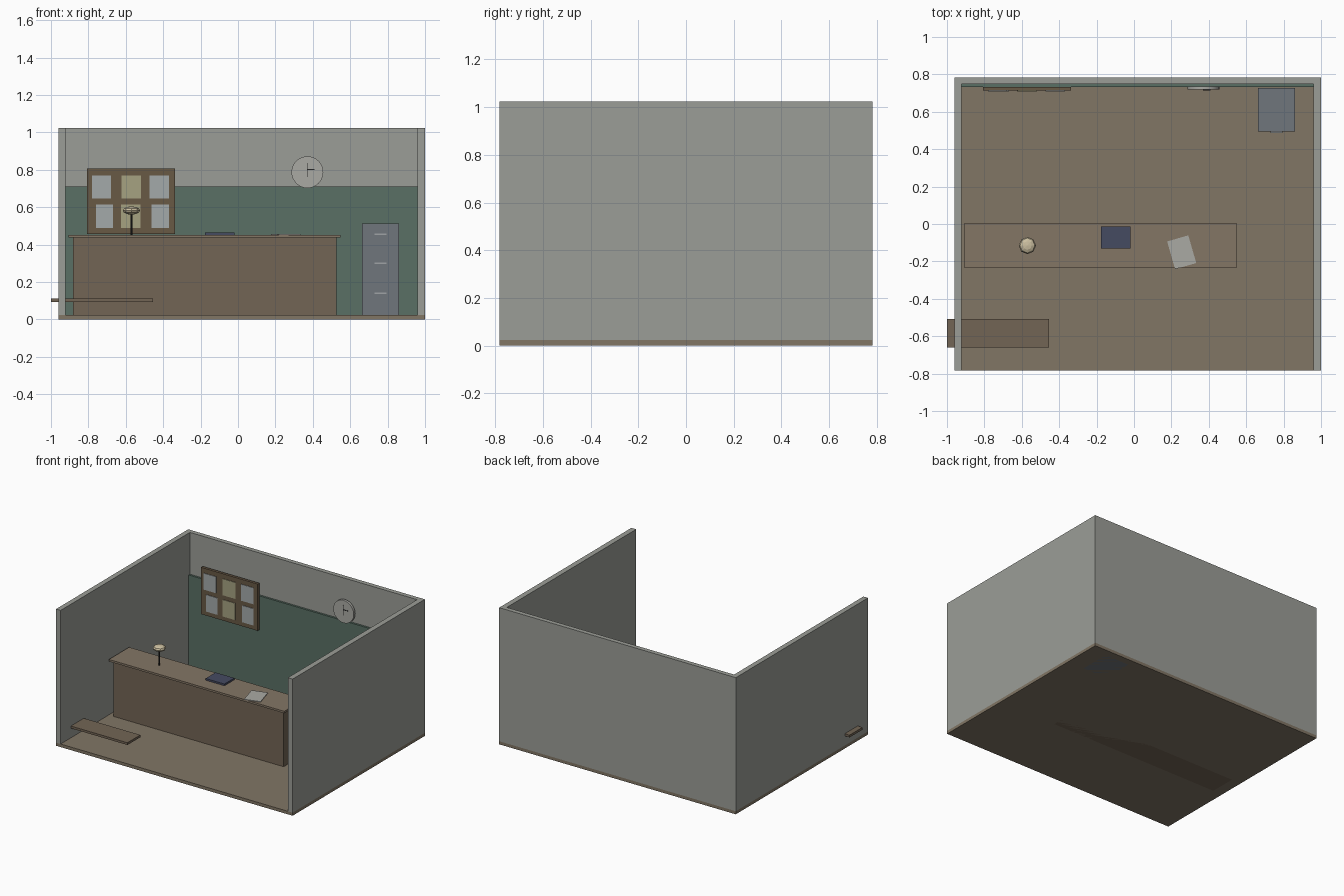
import bpy
from math import radians

if "Cube" in bpy.data.objects:
    bpy.data.objects.remove(bpy.data.objects["Cube"])


def material(name, r, g, b):
    m = bpy.data.materials.new(name)
    m.diffuse_color = (r, g, b, 1)
    m.use_nodes = True
    m.node_tree.nodes["Principled BSDF"].inputs["Base Color"].default_value = m.diffuse_color
    return m


PLASTER = material("plaster", 0.33, 0.34, 0.31)
FLOOR = material("floor_wood", 0.22, 0.18, 0.13)
GREEN = material("green_paint", 0.10, 0.16, 0.13)
WOOD = material("counter_wood", 0.17, 0.13, 0.09)
TOPWOOD = material("top_wood", 0.23, 0.18, 0.13)
FRAME = material("board_wood", 0.14, 0.10, 0.06)
STEEL = material("cabinet_steel", 0.16, 0.18, 0.20)
HANDLE = material("handle_metal", 0.35, 0.37, 0.38)
BLUE = material("book_blue", 0.06, 0.07, 0.12)
PAPER = material("paper", 0.40, 0.40, 0.37)
PALE = material("pale_sheet", 0.37, 0.40, 0.40)
YELLOW = material("yellow_sheet", 0.38, 0.36, 0.22)
DARK = material("dark_metal", 0.02, 0.02, 0.02)
SHADE = material("lamp_cream", 0.60, 0.52, 0.35)


def finish(name, mat):
    o = bpy.context.object
    o.name = name
    o.data.materials.append(mat)
    return o


def box(name, x, y, z, mat, turn=0):
    """Box from (min, max) ranges, optionally turned about z."""
    bpy.ops.mesh.primitive_cube_add(size=1)
    o = finish(name, mat)
    o.location = [(a + b) / 2 for a, b in (x, y, z)]
    o.scale = [b - a for a, b in (x, y, z)]
    o.rotation_euler.z = radians(turn)
    return o


# room shell
box("floor", (-0.96, 1.0), (-0.782, 0.782), (0, 0.023), FLOOR)
box("left_wall", (-0.96, -0.922), (-0.782, 0.782), (0.023, 1.023), PLASTER)
box("right_wall", (0.96, 1.0), (-0.782, 0.782), (0.023, 1.023), PLASTER)
box("back_wall", (-0.96, 1.0), (0.748, 0.782), (0.023, 1.023), PLASTER)
box("wall_panel", (-0.922, 0.96), (0.733, 0.748), (0.023, 0.71), GREEN)

# counter and bench
box("counter_body", (-0.882, 0.527), (-0.213, -0.017), (0, 0.437), WOOD)
box("counter_top", (-0.905, 0.548), (-0.235, 0.005), (0.437, 0.452), TOPWOOD)
box("bench", (-1.0, -0.454), (-0.66, -0.507), (0.094, 0.111), WOOD)

# things on the counter
box("book", (-0.176, -0.02), (-0.132, -0.014), (0.452, 0.465), BLUE)
box("paper_sheet", (0.196, 0.314), (-0.228, -0.074), (0.452, 0.457), PAPER, 16)

# lamp
bpy.ops.mesh.primitive_cylinder_add(vertices=8, radius=0.005, depth=0.12,
                                    location=(-0.57, -0.115, 0.512))
finish("lamp_pole", DARK)
bpy.ops.mesh.primitive_uv_sphere_add(segments=8, ring_count=6, radius=0.046,
                                     location=(-0.57, -0.115, 0.582))
finish("lamp_shade", SHADE).scale.z = 0.48

# filing cabinet
box("cabinet", (0.662, 0.862), (0.494, 0.728), (0, 0.513), STEEL)
for i, z in enumerate((0.140, 0.299, 0.454)):
    box(f"cabinet_handle_{i + 1}", (0.73, 0.795), (0.487, 0.494),
        (z - 0.004, z + 0.004), HANDLE)

# notice board with two rows of sheets
box("notice_board", (-0.806, -0.336), (0.713, 0.733), (0.456, 0.806), FRAME)
rows = (((0.647, 0.77), ((-0.781, -0.679), (-0.623, -0.519), (-0.472, -0.37))),
        ((0.488, 0.614), ((-0.76, -0.668), (-0.626, -0.521), (-0.463, -0.37))))
for z, spans in rows:
    for x, mat in zip(spans, (PALE, YELLOW, PALE)):
        box("notice_sheet", x, (0.709, 0.713), z, mat)

# wall clock
bpy.ops.mesh.primitive_cylinder_add(vertices=32, radius=0.085, depth=0.018,
                                    location=(0.371, 0.727, 0.787),
                                    rotation=(radians(90), 0, 0))
finish("clock_face", PAPER)
bpy.ops.object.shade_smooth_by_angle(angle=radians(30))
box("clock_long_hand", (0.368, 0.372), (0.715, 0.718), (0.76, 0.835), DARK)
box("clock_short_hand", (0.37, 0.408), (0.715, 0.718), (0.799, 0.803), DARK)
